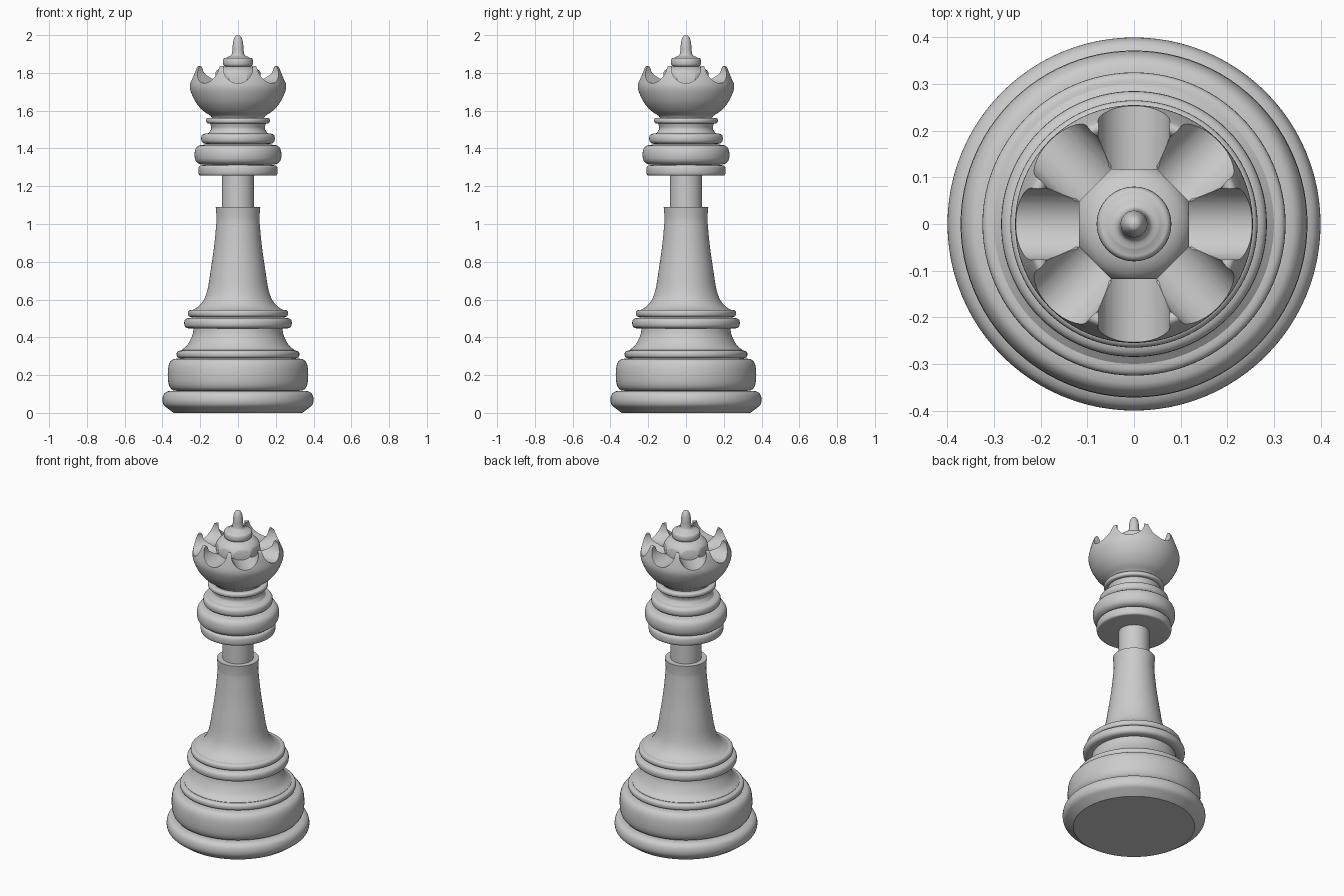
import bpy, bmesh
from math import pi, sin, cos, radians
from mathutils import Matrix, Vector

if "Cube" in bpy.data.objects:
    bpy.data.objects.remove(bpy.data.objects["Cube"])

SEG = 96


def bead(r_in, r_out, z0, z1, n=12, p=0.75):
    """Rounded ring profile bulging from r_in to r_out."""
    pts = []
    for i in range(n + 1):
        a = -pi / 2 + pi * i / n
        s = sin(a)
        pts.append((r_in + (r_out - r_in) * max(cos(a), 0) ** p,
                    (z0 + z1) / 2 + (z1 - z0) / 2 * abs(s) ** p * (1 if s > 0 else -1)))
    return pts


def curve(pts, n=6):
    """Smooth Catmull-Rom curve through profile points."""
    P = [Vector(p) for p in [pts[0], *pts, pts[-1]]]
    out = []
    for a, b, c, d in zip(P, P[1:], P[2:], P[3:]):
        for i in range(n):
            t = i / n
            out.append(tuple(0.5 * (2 * b + (c - a) * t + (2 * a - 5 * b + 4 * c - d) * t * t
                                    + (3 * b - a - 3 * c + d) * t ** 3)))
    return out + [tuple(pts[-1])]


def finish(bm, name):
    bmesh.ops.recalc_face_normals(bm, faces=bm.faces)
    me = bpy.data.meshes.new(name)
    bm.to_mesh(me)
    bm.free()
    ob = bpy.data.objects.new(name, me)
    bpy.context.collection.objects.link(ob)
    return ob


def lathe(name, profile):
    """Closed solid of revolution from (radius, z) points."""
    pts = [p for i, p in enumerate(profile)
           if i == 0 or (Vector(p) - Vector(profile[i - 1])).length > 1e-5]
    bm = bmesh.new()
    rings = []
    for r, z in pts:
        if r < 1e-5:
            rings.append([bm.verts.new((0, 0, z))] * SEG)
        else:
            rings.append([bm.verts.new((r * cos(2 * pi * i / SEG), r * sin(2 * pi * i / SEG), z))
                          for i in range(SEG)])
    for a, b in zip(rings, rings[1:]):
        for i in range(SEG):
            j = (i + 1) % SEG
            bm.faces.new(list(dict.fromkeys((a[i], a[j], b[j], b[i]))))
    for ring in (rings[0], rings[-1]):
        if ring[0] is not ring[1]:
            bm.faces.new(ring)
    return finish(bm, name)


# Stepped base: foot, large cushion, lip, cove and two upper rings
base = lathe("base",
             curve([(0.34, 0), (0.37, 0.022), (0.393, 0.042), (0.40, 0.07),
                    (0.392, 0.1), (0.37, 0.115), (0.345, 0.117)], 4)
             + bead(0.325, 0.372, 0.117, 0.287)
             + bead(0.30, 0.325, 0.29, 0.33)
             + curve([(0.30, 0.332), (0.268, 0.36), (0.242, 0.41), (0.235, 0.45)])
             + bead(0.25, 0.285, 0.447, 0.503)
             + bead(0.24, 0.265, 0.507, 0.546))

# Tapered stem with a flared top edge
stem = lathe("stem", curve([(0.255, 0.538), (0.21, 0.563), (0.178, 0.605), (0.16, 0.66), (0.147, 0.74),
                            (0.128, 0.87), (0.115, 1.0), (0.114, 1.04), (0.118, 1.09)]))

# Thin neck
neck = lathe("neck", [(0.086, 1.06), (0.086, 1.28)])

# Stacked collar rings
collar = lathe("collar",
               bead(0.195, 0.21, 1.256, 1.31)
               + bead(0.175, 0.23, 1.314, 1.42)
               + bead(0.16, 0.195, 1.424, 1.48)
               + curve([(0.155, 1.482), (0.142, 1.505), (0.148, 1.532)])
               + bead(0.15, 0.169, 1.532, 1.562))

# Crown cup with central dome
crown = lathe("crown",
              curve([(0.135, 1.55), (0.145, 1.572), (0.185, 1.60), (0.222, 1.642), (0.246, 1.69), (0.255, 1.73),
                     (0.247, 1.775), (0.235, 1.818), (0.226, 1.834), (0.212, 1.834), (0.2, 1.818)], 4)
              + curve([(0.195, 1.8), (0.165, 1.778), (0.132, 1.762)], 3)
              + curve([(0.13, 1.765), (0.127, 1.785), (0.112, 1.812), (0.085, 1.83), (0.05, 1.837), (0, 1.837)], 4))

# Eight radial scoops carve the crown points
cutters = []
for k in range(8):
    bm = bmesh.new()
    m = (Matrix.Rotation(radians(45 * k), 4, 'Z') @ Matrix.Translation((0.268, 0, 1.822))
         @ Matrix.Rotation(pi / 2, 4, 'Y'))
    bmesh.ops.create_cone(bm, cap_ends=True, segments=48, radius1=0.077, radius2=0.077,
                          depth=0.3, matrix=m)
    cut = finish(bm, "scoop_cutter")
    cut.hide_render = True
    mod = crown.modifiers.new("scoop", 'BOOLEAN')
    mod.operation, mod.solver, mod.object = 'DIFFERENCE', 'EXACT', cut
    cutters.append(cut)
dg = bpy.context.evaluated_depsgraph_get()
carved = bpy.data.meshes.new_from_object(crown.evaluated_get(dg))
crown.modifiers.clear()
crown.data = carved
for cut in cutters:
    bpy.data.objects.remove(cut)

# Finial: small disc and rounded spike
finial = lathe("finial",
               [(0.06, 1.82)] + bead(0.062, 0.08, 1.834, 1.88)
               + curve([(0.055, 1.885), (0.036, 1.893), (0.03, 1.915), (0.028, 1.945), (0.023, 1.975),
                        (0.013, 1.995), (0, 2.0)], 4))

# Smooth shading with sharp creases
for ob in (base, stem, neck, collar, crown, finial):
    bpy.ops.object.select_all(action='DESELECT')
    ob.select_set(True)
    bpy.context.view_layer.objects.active = ob
    bpy.ops.object.shade_smooth_by_angle(angle=radians(35))
